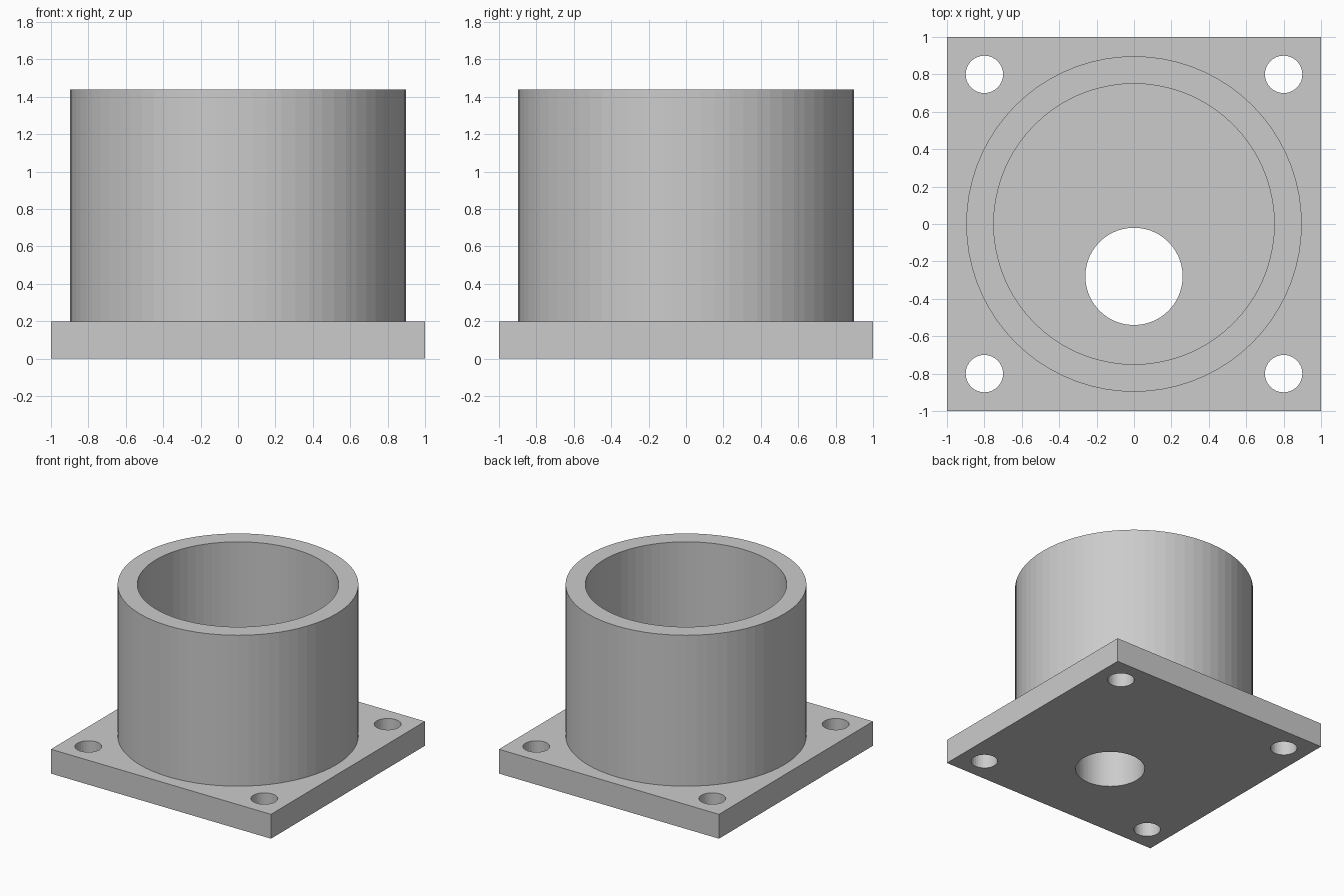
import bpy

cube = bpy.data.objects.get("Cube")
if cube:
    bpy.data.objects.remove(cube, do_unlink=True)

PLATE_TOP = 0.2
BARREL_TOP = 1.44
FLOOR = 0.42

grey = bpy.data.materials.new("plain grey")
grey.use_nodes = True
colour = (0.6, 0.6, 0.6, 1)
grey.diffuse_color = colour
grey.node_tree.nodes["Principled BSDF"].inputs["Base Color"].default_value = colour


def cylinder(name, radius, bottom, top, x=0, y=0, sides=72):
    bpy.ops.mesh.primitive_cylinder_add(
        vertices=sides, radius=radius, depth=top - bottom,
        location=(x, y, (bottom + top) / 2))
    obj = bpy.context.object
    obj.name = name
    obj.data.materials.append(grey)
    return obj


def combine(target, tool, operation):
    """Apply a boolean to the target and discard the tool."""
    mod = target.modifiers.new(tool.name, "BOOLEAN")
    mod.operation = operation
    mod.solver = "EXACT"
    mod.object = tool
    bpy.context.view_layer.objects.active = target
    bpy.ops.object.modifier_apply(modifier=mod.name)
    bpy.data.objects.remove(tool, do_unlink=True)


# Square mounting plate
bpy.ops.mesh.primitive_cube_add(size=1, location=(0, 0, PLATE_TOP / 2))
body = bpy.context.object
body.name = "flanged_cup"
body.scale = (2, 2, PLATE_TOP)
bpy.ops.object.transform_apply(location=True, rotation=False, scale=True)
body.data.materials.append(grey)

# Upright barrel, hollowed from above to a thick floor
combine(body, cylinder("barrel", 0.897, PLATE_TOP / 2, BARREL_TOP), "UNION")
combine(body, cylinder("bore", 0.75, FLOOR, BARREL_TOP + 0.2), "DIFFERENCE")

# Off-centre outlet through the floor
combine(body, cylinder("outlet", 0.26, -0.2, FLOOR + 0.2, y=-0.28), "DIFFERENCE")

# Bolt holes at the corners
for x in (-0.8, 0.8):
    for y in (-0.8, 0.8):
        combine(body, cylinder("bolt_hole", 0.1, -0.2, PLATE_TOP + 0.2, x, y, 32),
                "DIFFERENCE")
